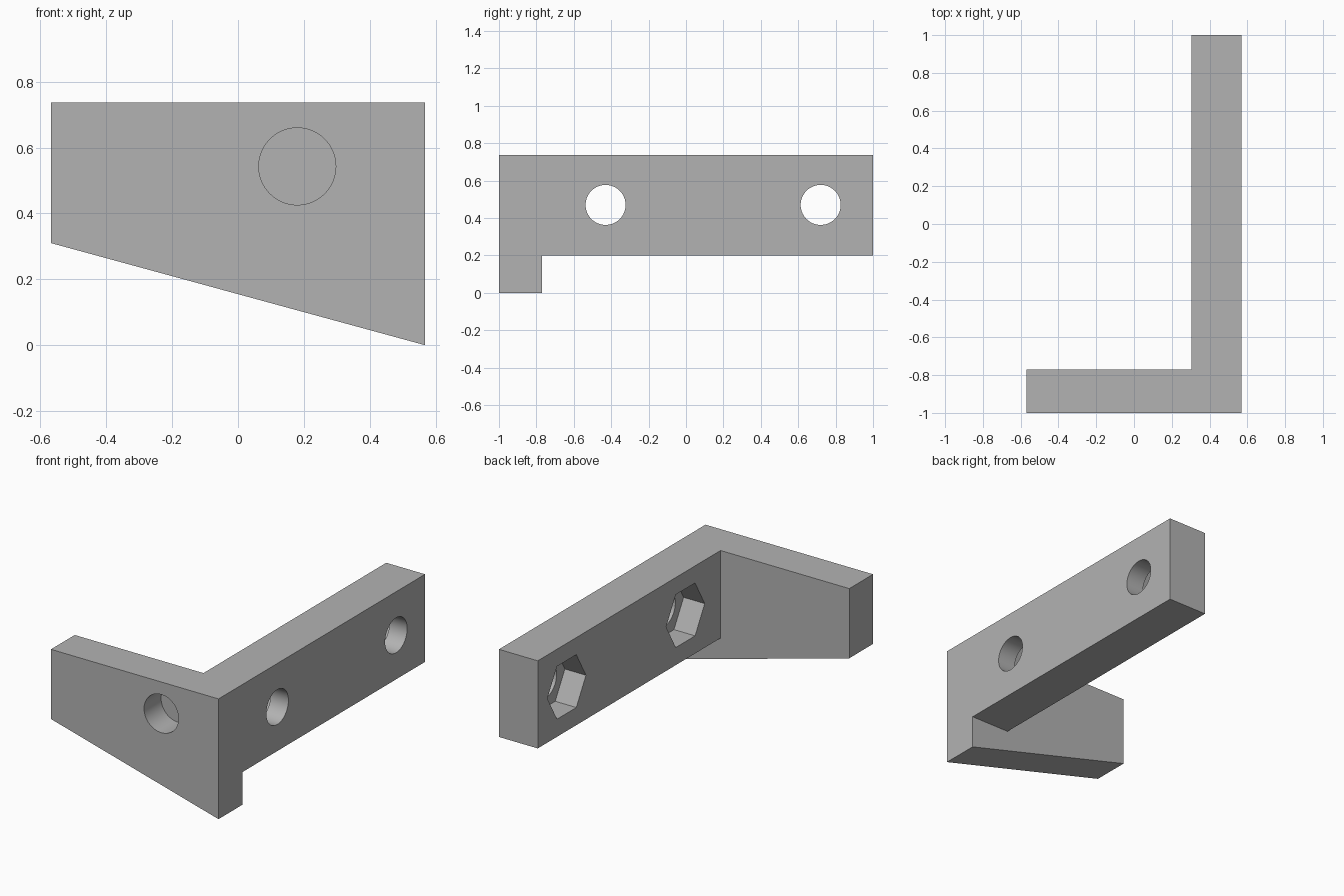
import bpy, bmesh, math
from mathutils import Matrix, Vector

cube = bpy.data.objects.get("Cube")
if cube:
    bpy.data.objects.remove(cube, do_unlink=True)

grey = bpy.data.materials.new("plain grey")
grey.use_nodes = True
colour = (0.45, 0.45, 0.45, 1)
grey.diffuse_color = colour
grey.node_tree.nodes["Principled BSDF"].inputs["Base Color"].default_value = colour

RIGHT, LEFT = -0.568, 0.568      # outer sides in x
ARM_X, PLATE_Y = 0.305, -0.77    # inner faces of arm and front plate
TOP, ARM_Z = 0.737, 0.2


def prism(name, points, offset):
    """Extrude a closed outline along an offset."""
    bm = bmesh.new()
    face = bm.faces.new([bm.verts.new(p) for p in points])
    new = bmesh.ops.extrude_face_region(bm, geom=[face])["geom"]
    verts = [v for v in new if isinstance(v, bmesh.types.BMVert)]
    bmesh.ops.translate(bm, verts=verts, vec=Vector(offset))
    bmesh.ops.recalc_face_normals(bm, faces=bm.faces)
    return make_object(name, bm)


def drill(name, sides, radius, start, end):
    """Round or hexagonal cutter running between two points."""
    start, end = Vector(start), Vector(end)
    axis = end - start
    turn = axis.to_track_quat('Z', 'Y').to_matrix().to_4x4()
    bm = bmesh.new()
    bmesh.ops.create_cone(bm, cap_ends=True, segments=sides, radius1=radius,
                          radius2=radius, depth=axis.length,
                          matrix=Matrix.Translation((start + end) / 2) @ turn)
    return make_object(name, bm)


def make_object(name, bm):
    mesh = bpy.data.meshes.new(name)
    bm.to_mesh(mesh)
    bm.free()
    mesh.materials.append(grey)
    obj = bpy.data.objects.new(name, mesh)
    bpy.context.collection.objects.link(obj)
    return obj


# L-shaped bracket, left overlong below so the cutters shape its underside
outline = [(RIGHT, -1), (LEFT, -1), (LEFT, 1), (ARM_X, 1),
           (ARM_X, PLATE_Y), (RIGHT, PLATE_Y)]
bracket = prism("bracket", [(x, y, -0.3) for x, y in outline], (0, 0, TOP + 0.3))

# Sloping underside of the front plate
slope = -0.31 / (LEFT - RIGHT)
wedge = [(-0.8, -0.5), (0.8, -0.5), (0.8, slope * (0.8 - LEFT)),
         (-0.8, slope * (-0.8 - LEFT))]
cutters = [prism("slope_cutter", [(x, -1.2, z) for x, z in wedge], (0, 2.4, 0))]

# Raised underside of the arm
cutters.append(prism("arm_underside_cutter",
                     [(-0.8, PLATE_Y, -0.5), (0.8, PLATE_Y, -0.5),
                      (0.8, PLATE_Y, ARM_Z), (-0.8, PLATE_Y, ARM_Z)], (0, 2, 0)))

# Blind round socket in the front plate
cutters.append(drill("socket_cutter", 64, 0.117, (0.18, -1.1, 0.543), (0.18, -0.835, 0.543)))

# Bolt holes through the arm, with hexagonal nut pockets on its inner face
for y in (-0.43, 0.72):
    cutters.append(drill("bolt_hole_cutter", 64, 0.107, (0.2, y, 0.47), (0.7, y, 0.47)))
    pocket = drill("nut_pocket_cutter", 6, 0.187, (0.2, y, 0.47), (ARM_X + 0.143, y, 0.47))
    # Turn the hexagon so that two corners point along the arm
    corner = max(pocket.data.vertices, key=lambda v: v.co.y).co
    angle = math.atan2(corner.z - 0.47, corner.y - y)
    centre = Matrix.Translation((0, y, 0.47))
    pocket.data.transform(centre @ Matrix.Rotation(-angle, 4, 'X') @ centre.inverted())
    cutters.append(pocket)

bpy.ops.object.select_all(action='DESELECT')
bpy.context.view_layer.objects.active = bracket
bracket.select_set(True)
for cutter in cutters:
    cut = bracket.modifiers.new(cutter.name, 'BOOLEAN')
    cut.operation, cut.solver, cut.object = 'DIFFERENCE', 'EXACT', cutter
    bpy.ops.object.modifier_apply(modifier=cut.name)
    bpy.data.objects.remove(cutter, do_unlink=True)

bpy.ops.object.shade_smooth_by_angle(angle=math.radians(30))
